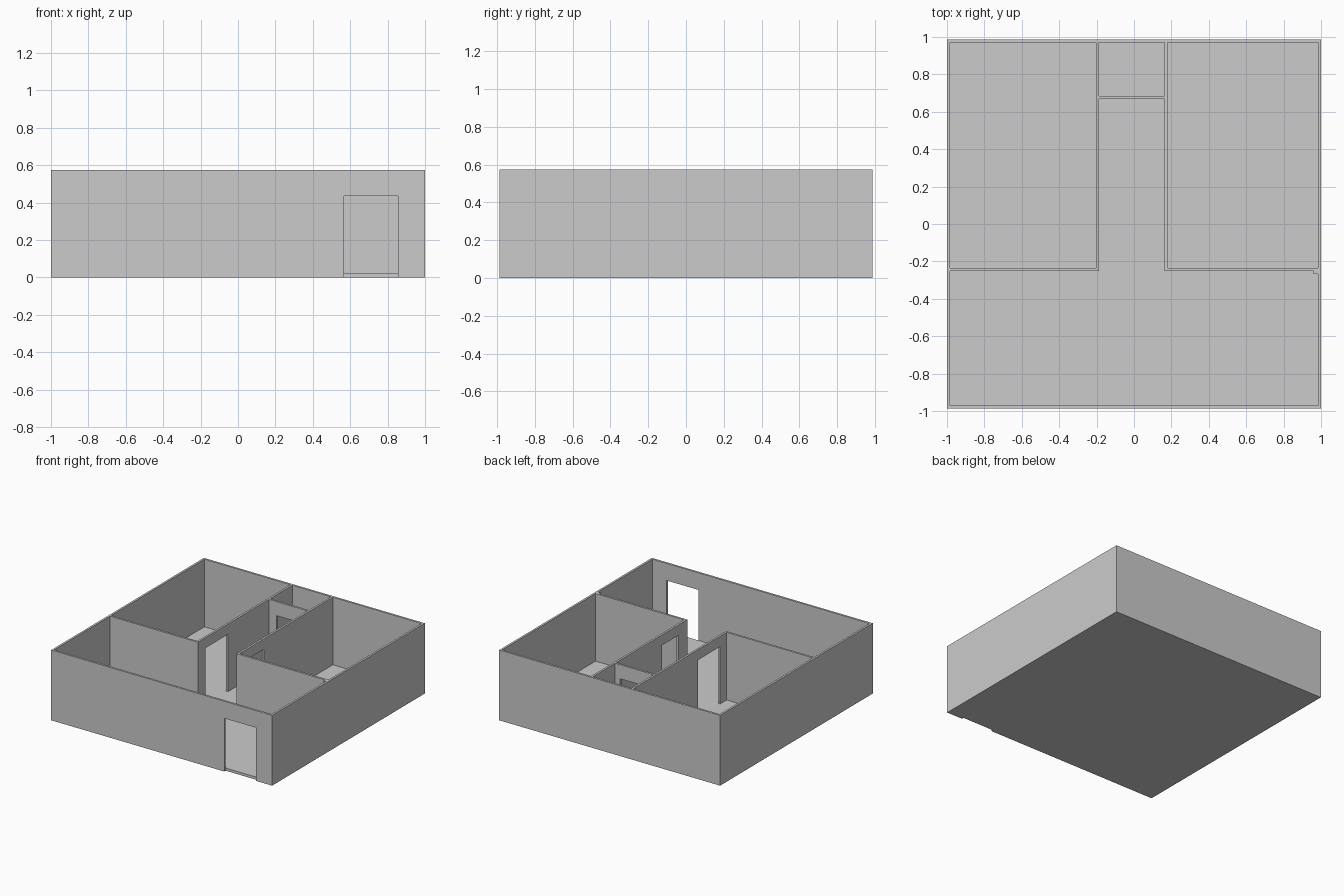
import bpy
import bmesh
from mathutils import Vector

cube = bpy.data.objects.get("Cube")
if cube:
    bpy.data.objects.remove(cube, do_unlink=True)

HALF_X, HALF_Y = 1.0, 0.987   # outer footprint
TOP = 0.575                   # wall height
FLOOR = 0.022                 # floor slab thickness
T = 0.017                     # wall thickness
IN_X, IN_Y = HALF_X - T, HALF_Y - T

grey = bpy.data.materials.new("plain_grey")
grey.use_nodes = True
colour = (0.6, 0.6, 0.6, 1.0)
grey.diffuse_color = colour
grey.node_tree.nodes["Principled BSDF"].inputs["Base Color"].default_value = colour


def extrude_profile(name, points, offset):
    """Make a solid by extruding a flat outline along an offset."""
    bm = bmesh.new()
    face = bm.faces.new([bm.verts.new(p) for p in points])
    result = bmesh.ops.extrude_face_region(bm, geom=[face], use_keep_orig=True)
    moved = [v for v in result["geom"] if isinstance(v, bmesh.types.BMVert)]
    bmesh.ops.translate(bm, verts=moved, vec=Vector(offset))
    bmesh.ops.recalc_face_normals(bm, faces=bm.faces)
    mesh = bpy.data.meshes.new(name)
    bm.to_mesh(mesh)
    bm.free()
    mesh.materials.append(grey)
    obj = bpy.data.objects.new(name, mesh)
    bpy.context.collection.objects.link(obj)
    return obj


def wall(name, axis, start, end, side, base=FLOOR, door=None):
    """Wall running along an axis from start to end, its low face at side.
    A door is (low edge, high edge, head height)."""
    outline = [(start, base)]
    if door:
        low, high, head = door
        outline += [(low, base), (low, head), (high, head), (high, base)]
    outline += [(end, base), (end, TOP), (start, TOP)]
    if axis == "x":
        return extrude_profile(name, [(a, side, z) for a, z in outline], (0, T, 0))
    return extrude_profile(name, [(side, a, z) for a, z in outline], (T, 0, 0))


# Floor slab held between the outer walls
extrude_profile("floor", [(-IN_X, -IN_Y, 0), (IN_X, -IN_Y, 0),
                          (IN_X, IN_Y, 0), (-IN_X, IN_Y, 0)], (0, 0, FLOOR))

# Outer walls, with the entrance in the front
wall("front_wall", "x", -HALF_X, HALF_X, -HALF_Y, 0, (0.567, 0.855, 0.435))
wall("back_wall", "x", -HALF_X, HALF_X, IN_Y, 0)
wall("right_wall", "y", -IN_Y, IN_Y, -HALF_X, 0)
wall("left_wall", "y", -IN_Y, IN_Y, IN_X, 0)

# Walls between the front room and the two back rooms
ROOM_Y = -0.251
HALL_RIGHT, HALL_LEFT = -0.204, 0.163
wall("right_room_front", "x", -IN_X, HALL_RIGHT + T, ROOM_Y)
wall("left_room_front", "x", HALL_LEFT, IN_X, ROOM_Y)

# Hall walls with room doors
wall("hall_right_wall", "y", ROOM_Y + T, IN_Y, HALL_RIGHT, door=(-0.15, 0.137, 0.49))
wall("hall_left_wall", "y", ROOM_Y + T, IN_Y, HALL_LEFT, door=(-0.135, 0.077, 0.49))

# Small room at the end of the hall
wall("hall_end_wall", "x", HALL_RIGHT + T, HALL_LEFT, 0.667, door=(-0.117, 0.117, 0.46))

# Narrow post in the corner of the front room
wall("corner_post", "x", IN_X - 0.022, IN_X, ROOM_Y - T)
